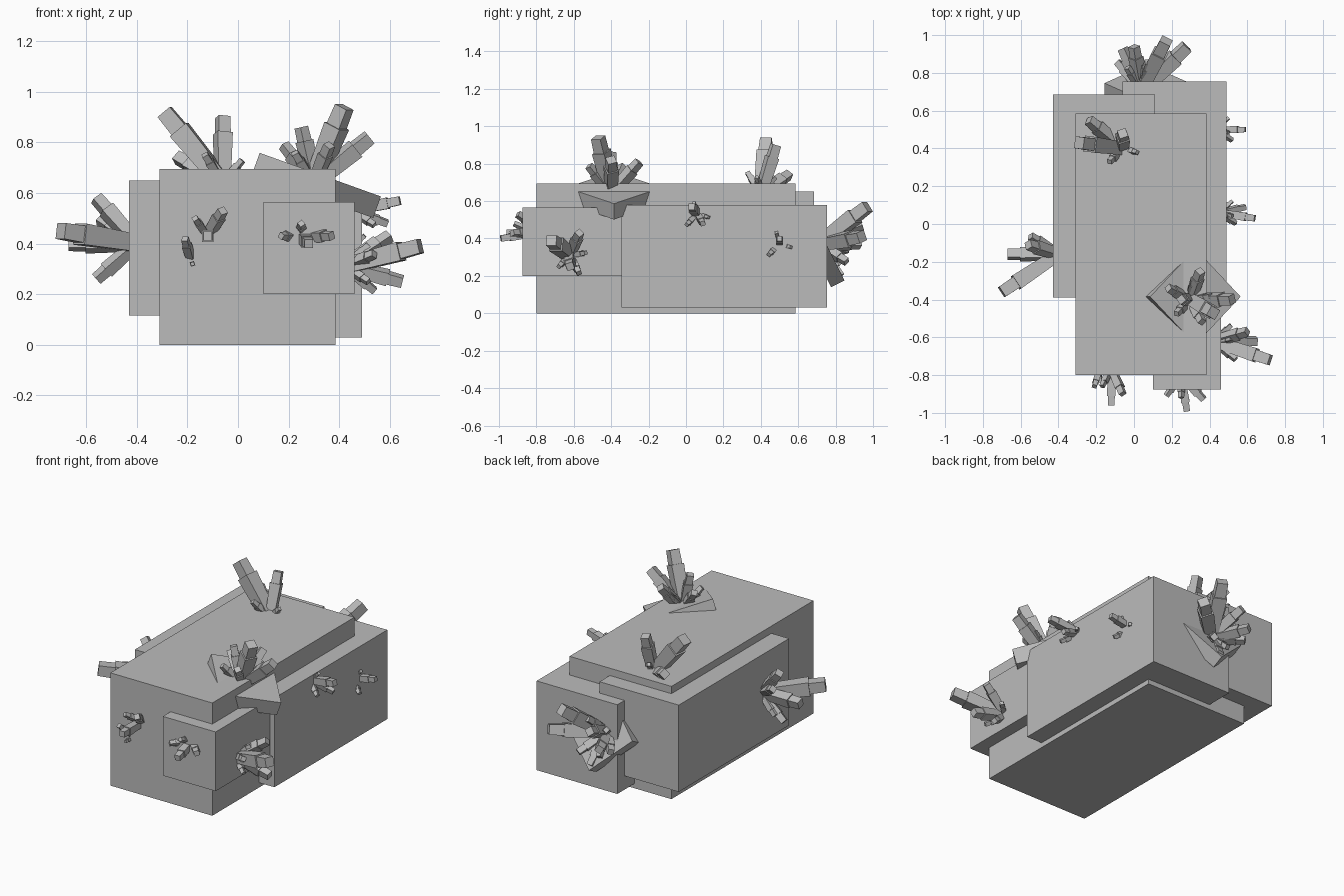
import bpy, bmesh
from math import cos, sin, pi, tau
from mathutils import Vector, Matrix

cube = bpy.data.objects.get("Cube")
if cube:
    bpy.data.objects.remove(cube, do_unlink=True)

stone = bpy.data.materials.new("grey stone")
stone.use_nodes = True
grey = (.5, .5, .5, 1)
stone.diffuse_color = grey
stone.node_tree.nodes["Principled BSDF"].inputs["Base Color"].default_value = grey

LEFT, BACK, UP = Vector((1, 0, 0)), Vector((0, 1, 0)), Vector((0, 0, 1))
RIGHT, FRONT = -LEFT, -BACK


def finish(name, bm):
    mesh = bpy.data.meshes.new(name)
    bm.to_mesh(mesh)
    bm.free()
    mesh.materials.append(stone)
    part = bpy.data.objects.new(name, mesh)
    bpy.context.collection.objects.link(part)


def facing(direction, roll):
    # Rotation that points local z along the direction, then rolls about it
    aim = direction.to_track_quat('Z', 'Y').to_matrix().to_4x4()
    return aim @ Matrix.Rotation(roll, 4, 'Z')


def block(name, low, high):
    low, high = Vector(low), Vector(high)
    bm = bmesh.new()
    place = Matrix.Translation((low + high) / 2)
    bmesh.ops.create_cube(bm, size=1, matrix=place @ Matrix.Diagonal((*(high - low), 1)))
    finish(name, bm)


def plate(name, centre, normal, side):
    # Square plate of rock, standing on its corner and a quarter as thick as wide
    bm = bmesh.new()
    place = Matrix.Translation(centre) @ facing(normal, pi / 4)
    bmesh.ops.create_cube(bm, size=side, matrix=place @ Matrix.Diagonal((1, 1, .25, 1)))
    finish(name, bm)


def prism(bm, start, end, start_width, end_width, roll):
    axis = end - start
    place = Matrix.Translation((start + end) / 2) @ facing(axis, roll)
    bmesh.ops.create_cone(bm, cap_ends=True, segments=4, radius1=start_width / 2 ** .5,
                          radius2=end_width / 2 ** .5, depth=axis.length, matrix=place)


def crystal(bm, root, growth, roll):
    # Thick shaft that widens outward, with a narrower square end
    width = growth.length * .23
    shoulder = root + growth * .75
    prism(bm, root, shoulder, width * .8, width, roll)
    prism(bm, shoulder, root + growth, width * .8, width * .75, roll)


def cluster(name, root, outward, main, sprouts, size):
    # Main crystals grow by given offsets; a ring of small sprouts leans around them
    bm = bmesh.new()
    root = Vector(root)
    for i, growth in enumerate(main):
        crystal(bm, root, Vector(growth), pi / 4 + i / 3)
    side = outward.orthogonal().normalized()
    across = outward.cross(side)
    for i in range(sprouts):
        angle = tau * (i + .5) / sprouts
        lean = side * cos(angle) + across * sin(angle)
        length = size * (1 if i % 2 else .8)
        crystal(bm, root, (outward + lean * .9).normalized() * length, angle)
    finish(name, bm)


# Overlapping rock blocks
block("main_block", (-.31, -.8, 0), (.385, .585, .695))
block("left_block", (-.06, -.345, .03), (.49, .755, .58))
block("right_block", (-.43, -.39, .115), (.11, .685, .65))
block("front_block", (.1, -.875, .2), (.46, -.3, .565))

# Tilted plates under the crystals
plate("top_plate", (.31, -.385, .63), UP + LEFT * .36, .36)
plate("back_plate", (.07, .71, .36), BACK + UP * .5, .32)
plate("front_plate", (.22, -.77, .42), FRONT, .22)

# Crystals on the top
cluster("top_back_crystals", (-.06, .4, .64), UP,
        [(-.23, .03, .28), (0, .08, .26), (-.18, .15, .1)], 3, .15)
cluster("top_front_crystals", (.3, -.4, .64), UP,
        [(.12, -.07, .3), (.22, 0, .18), (-.05, 0, .22), (.05, .15, .17)], 5, .2)

# Crystals on the sides
cluster("right_crystals", (-.4, -.16, .4), RIGHT,
        [(-.3, -.2, .05), (-.27, 0, 0), (-.16, .05, .18), (-.16, 0, -.14)], 3, .2)
cluster("left_front_crystals", (.42, -.62, .31), LEFT,
        [(.3, -.1, .08), (.23, 0, -.06), (.18, .05, .12)], 5, .16)
cluster("left_middle_crystals", (.45, .06, .53), LEFT,
        [(.19, -.03, .04), (.14, .03, -.05)], 3, .12)
cluster("left_back_crystals", (.43, .5, .37), LEFT, [(.16, 0, .03)], 3, .12)

# Crystals on the front
cluster("front_right_crystals", (-.12, -.76, .43), FRONT,
        [(0, -.2, 0), (.06, -.14, .1), (-.05, -.1, .07)], 0, 0)
cluster("front_right_spur", (-.18, -.76, .32), FRONT,
        [(-.03, -.1, .1), (0, -.08, 0)], 0, 0)
cluster("front_crystals", (.25, -.8, .43), FRONT,
        [(.03, -.19, -.03), (.12, -.13, 0), (0, -.12, .05), (-.08, -.11, 0)], 0, 0)

# Crystals on the back
cluster("back_crystals", (.04, .71, .37), BACK,
        [(.13, .26, .2), (.24, .23, .04), (-.04, .23, .1), (-.1, .22, 0),
         (.03, .12, -.17)], 6, .2)
